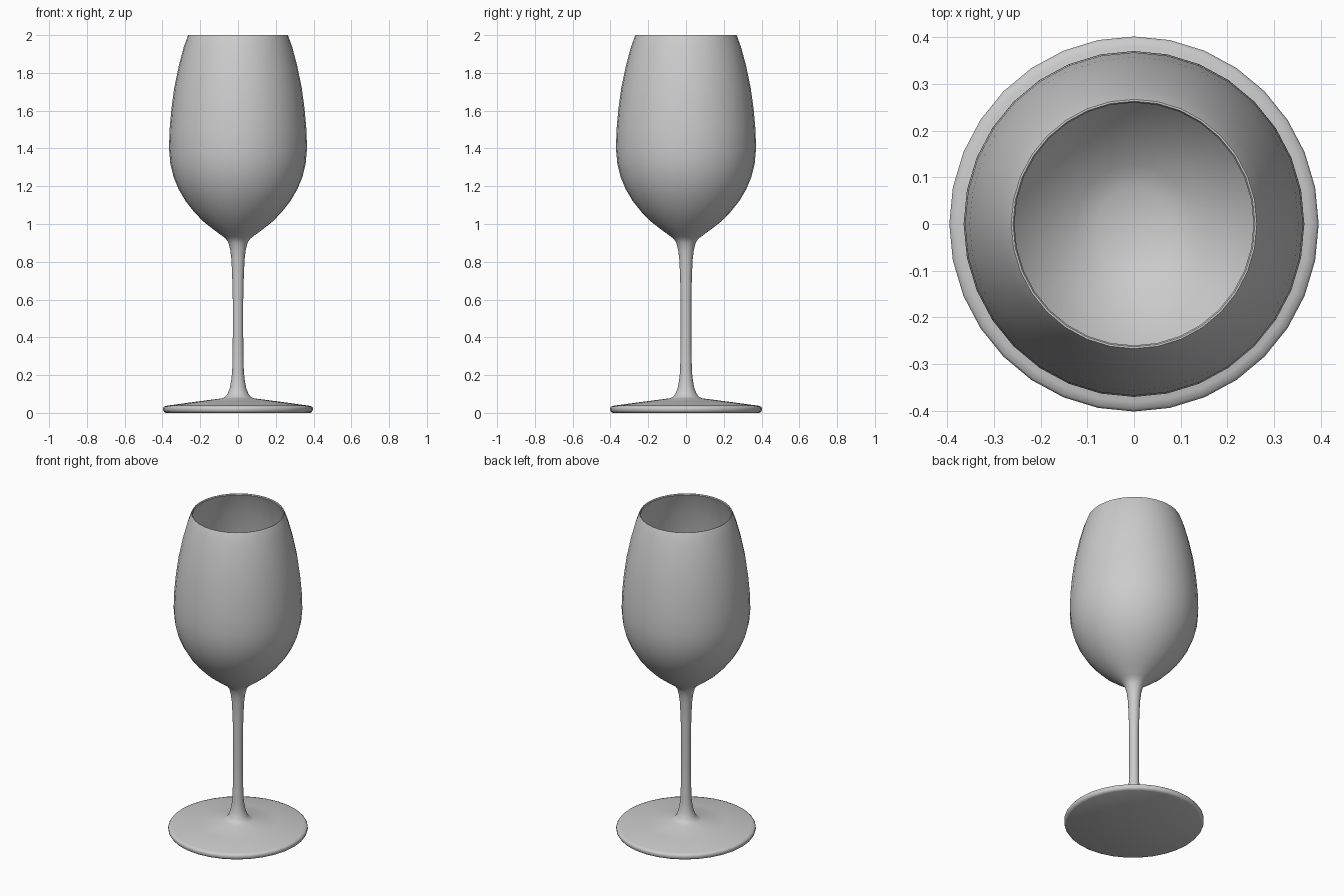
import bpy, bmesh, math

if "Cube" in bpy.data.objects:
    bpy.data.objects.remove(bpy.data.objects["Cube"])

SIDES = 32

# Profile points (radius, height), from the centre of the underside to the inside of the bowl
foot = [(0.0, 0.0), (0.385, 0.0), (0.395, 0.005), (0.4, 0.014), (0.4, 0.027),
        (0.395, 0.034), (0.38, 0.038), (0.235, 0.058), (0.085, 0.077)]
stem = [(0.068, 0.085), (0.055, 0.102), (0.043, 0.135), (0.036, 0.175), (0.031, 0.22),
        (0.028, 0.4), (0.028, 0.6), (0.031, 0.72), (0.035, 0.81), (0.041, 0.86),
        (0.051, 0.9), (0.064, 0.921)]
bowl_outer = [(0.082, 0.935), (0.13, 0.97), (0.185, 1.013), (0.235, 1.064), (0.281, 1.122),
              (0.318, 1.185), (0.345, 1.25), (0.362, 1.32), (0.369, 1.4), (0.366, 1.5),
              (0.356, 1.61), (0.341, 1.72), (0.316, 1.84), (0.289, 1.94)]
rim = [(0.269, 1.994), (0.266, 2.0), (0.262, 2.0), (0.259, 1.994)]
# Inner wall follows the outer wall at a small offset, ending in a flat floor
bowl_inner = [(r - 0.010, z + 0.004) for r, z in reversed(bowl_outer[2:])]
bowl_inner += [(0.125, 0.982), (0.078, 0.956), (0.0, 0.956)]


def lathe(name, profile):
    bm = bmesh.new()
    rings = []
    for r, z in profile:
        if r == 0:
            rings.append([bm.verts.new((0, 0, z))])
        else:
            rings.append([bm.verts.new((r * math.cos(a), r * math.sin(a), z))
                          for a in (math.tau * i / SIDES for i in range(SIDES))])
    for low, high in zip(rings, rings[1:]):
        for i in range(SIDES):
            j = (i + 1) % SIDES
            if len(low) == 1:
                bm.faces.new((low[0], high[j], high[i]))
            elif len(high) == 1:
                bm.faces.new((low[i], low[j], high[0]))
            else:
                bm.faces.new((low[i], low[j], high[j], high[i]))
    bmesh.ops.recalc_face_normals(bm, faces=bm.faces)
    mesh = bpy.data.meshes.new(name)
    bm.to_mesh(mesh)
    bm.free()
    obj = bpy.data.objects.new(name, mesh)
    bpy.context.collection.objects.link(obj)
    return obj


# Whole glass as one turned skin, very slightly narrower across x
glass = lathe("wine_glass", foot + stem + bowl_outer + rim + bowl_inner)
for v in glass.data.vertices:
    v.co.x *= 0.99
    v.co.y *= 1.005

bpy.context.view_layer.objects.active = glass
glass.select_set(True)
bpy.ops.object.shade_smooth_by_angle(angle=math.radians(40))
